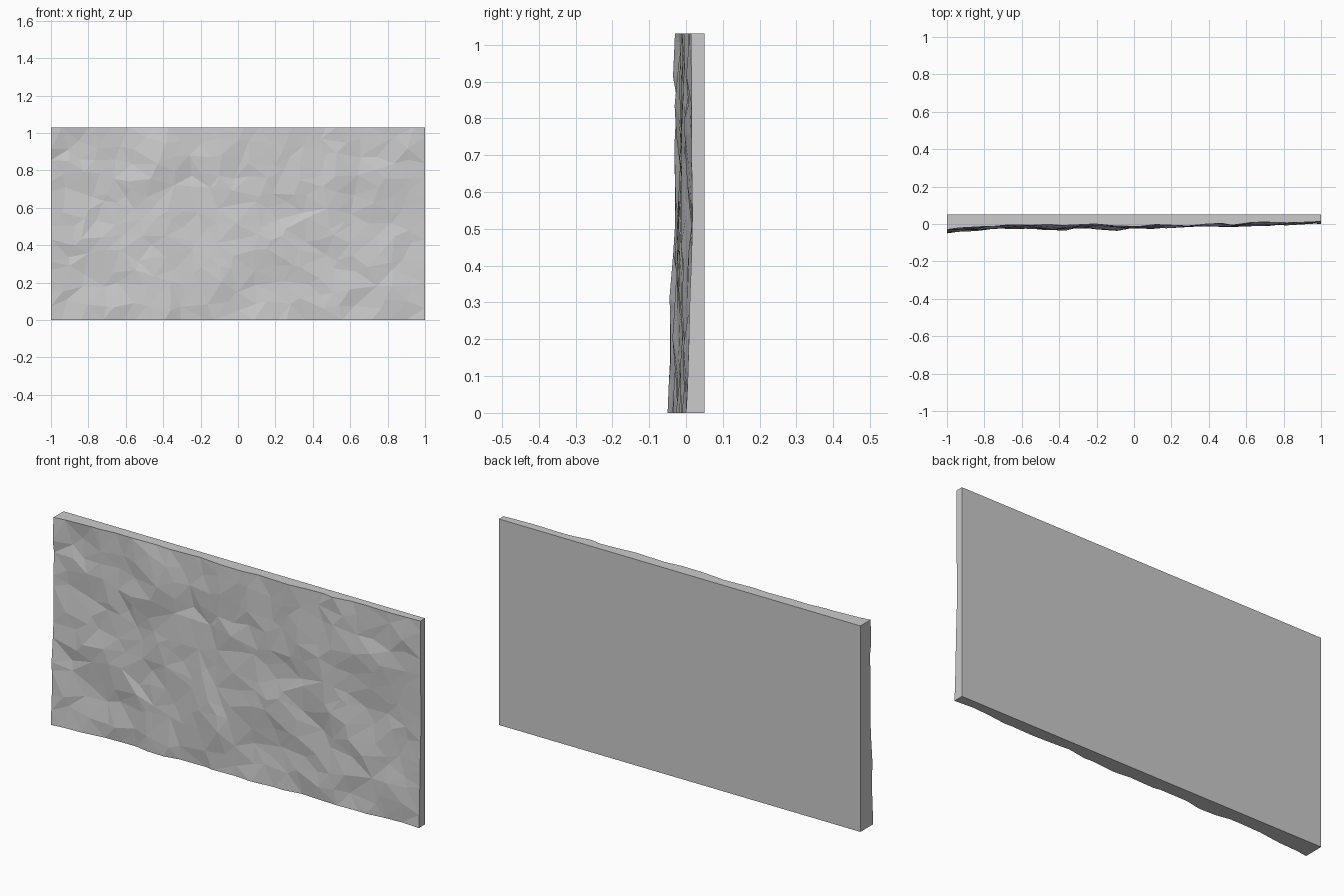
import bpy, bmesh, random
from mathutils import Vector, noise
from mathutils.geometry import delaunay_2d_cdt

if "Cube" in bpy.data.objects:
    bpy.data.objects.remove(bpy.data.objects["Cube"])

random.seed(7)
W, H, BACK = 1.0, 1.03, 0.05
NX, NZ = 22, 12

# front depth profiles: left edge and right edge by height, middle by x
LEFT = [(0, -.05), (.1, -.046), (.2, -.04), (.36, -.047), (.46, -.03),
        (.8, -.031), (.87, -.023), (.93, -.04), (1.03, -.03)]
RIGHT = [(0, .0), (.1, .006), (.3, .01), (.5, .018), (.7, .015), (1.03, .014)]
MID = [(-1, -.034), (-.8, -.016), (-.6, -.014), (-.4, -.022), (-.28, -.012),
       (-.03, -.02), (.2, -.012), (.4, -.006), (.55, -.006), (.65, .003), (1, .012)]


def lerp_table(table, t):
    for (a, u), (b, v) in zip(table, table[1:]):
        if t <= b:
            return u + (v - u) * (t - a) / (b - a)
    return table[-1][1]


def depth(x, z):
    if x < -W + 1e-4:
        return lerp_table(LEFT, z)
    if x > W - 1e-4:
        return lerp_table(RIGHT, z)
    n = noise.noise(Vector((x * 4.5, z * 4.5, 3.7)))
    y = lerp_table(MID, x) + .016 * n + random.uniform(-.006, .006) - .012 * (.5 - z / H)
    return max(-.046, min(.02, y))


# scattered points on the front, kept straight along the border
points = []
for i in range(NX + 1):
    for j in range(NZ + 1):
        x, z = -W + 2 * W * i / NX, H * j / NZ
        if 0 < i < NX:
            x += random.uniform(-.038, .038)
        if 0 < j < NZ:
            z += random.uniform(-.036, .036)
        points.append(Vector((x, z)))
co, _, tris = delaunay_2d_cdt(points, [], [], 0, 1e-5)[:3]

# faceted rock front
bm = bmesh.new()
verts = [bm.verts.new((p.x, depth(p.x, p.y), p.y)) for p in co]
for t in tris:
    bm.faces.new([verts[k] for k in t])

# flat sides and back
border = [e for e in bm.edges if e.is_boundary]
ext = bmesh.ops.extrude_edge_only(bm, edges=border)["geom"]
for v in ext:
    if isinstance(v, bmesh.types.BMVert):
        v.co.y = BACK
bmesh.ops.holes_fill(bm, edges=[e for e in bm.edges if e.is_boundary], sides=0)
bmesh.ops.recalc_face_normals(bm, faces=bm.faces)

mesh = bpy.data.meshes.new("rock_wall_panel")
bm.to_mesh(mesh)
bm.free()
bpy.context.collection.objects.link(bpy.data.objects.new("rock_wall_panel", mesh))
